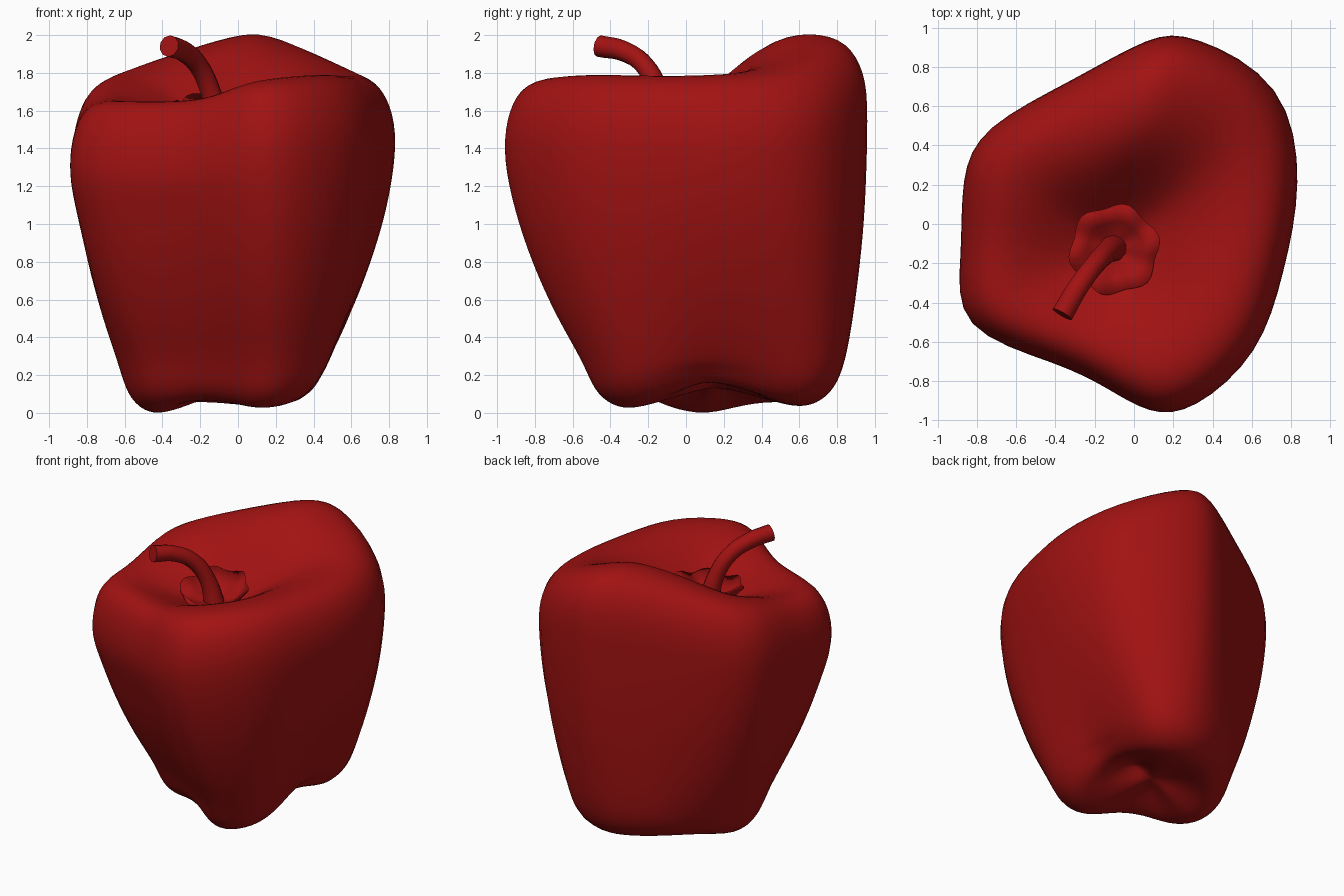
import bpy, bmesh, math
from mathutils import Vector

if "Cube" in bpy.data.objects:
    bpy.data.objects.remove(bpy.data.objects["Cube"])

red = bpy.data.materials.new("pepper_red")
red.diffuse_color = (0.36, 0.006, 0.006, 1)
red.use_nodes = True
red.node_tree.nodes["Principled BSDF"].inputs["Base Color"].default_value = red.diffuse_color

def finish(name, bm, levels):
    me = bpy.data.meshes.new(name)
    bmesh.ops.recalc_face_normals(bm, faces=bm.faces)
    bm.to_mesh(me)
    bm.free()
    ob = bpy.data.objects.new(name, me)
    bpy.context.collection.objects.link(ob)
    me.materials.append(red)
    for p in me.polygons:
        p.use_smooth = True
    if levels:
        m = ob.modifiers.new("smooth", 'SUBSURF')
        m.levels = m.render_levels = levels
    return ob

def loft(bm, rings):
    vs = [[bm.verts.new(p) for p in r] for r in rings]
    for a, b in zip(vs, vs[1:]):
        n = len(a)
        for i in range(n):
            bm.faces.new((a[i], a[(i + 1) % n], b[(i + 1) % n], b[i]))
    return vs

def fan(bm, ring, centre):
    c = bm.verts.new(centre)
    for i in range(len(ring)):
        bm.faces.new((ring[i], ring[(i + 1) % len(ring)], c))

# Pepper body: shoulder outline with crest height, base outline with lobe height
shoulder = [(.87, .2, 1.80), (.79, .73, 1.83), (.29, .98, 2.02), (.09, .97, 2.03), (-.3, .74, 1.95),
            (-.79, .5, 1.82), (-.89, .24, 1.77), (-.88, -.15, 1.67), (-.93, -.55, 1.67), (-.37, -.72, 1.66),
            (-.14, -.84, 1.69), (.08, -.98, 1.76), (.3, -.97, 1.79), (.65, -.67, 1.81), (.77, -.25, 1.80)]
base = [(.43, .15, .17), (.53, .7, .05), (.28, .85, .02), (.05, .85, .03), (-.25, .72, .05),
        (-.5, .44, .04), (-.64, .22, 0), (-.64, 0, -.02), (-.55, -.24, .03), (-.3, -.3, .06),
        (-.08, -.4, .05), (.1, -.55, .02), (.27, -.55, .01), (.48, -.37, .05), (.49, -.05, .13)]
top_c, base_c = Vector((-.1, -.13)), Vector((-.03, .15))

def scaled(p, c, s):
    return c + (Vector(p[:2]) - c) * s

rings = []
for s, dz in [(.3, .07), (.62, 0), (.78, .02), (.92, .1)]:
    rings.append([(*scaled(p, base_c, s), p[2] + dz) for p in base])
for t, z in [(0, .27), (.33, .5), (.65, .8), (.87, 1.08)]:
    rings.append([(*Vector(b[:2]).lerp(Vector(a[:2]), t), z) for a, b in zip(shoulder, base)])
for s, dz in [(1, -.42), (.985, -.22), (.9, -.05), (.73, 0), (.5, -.05)]:
    rings.append([(*scaled(p, top_c, s), p[2] + dz) for p in shoulder])
rings.append([(*scaled(p, top_c, .27), 1.59 + (p[2] - 1.75) * .35) for p in shoulder])
rings.append([(*scaled(p, top_c, .12), 1.51) for p in shoulder])

bm = bmesh.new()
vs = loft(bm, rings)
fan(bm, vs[-1], (*top_c, 1.48))
fan(bm, vs[0], (*base_c, .14))
finish("pepper_body", bm, 2)

# Calyx: thin scalloped cup in the dimple
N = 40
def cup_ring(r, z, wave):
    out = []
    for i in range(N):
        a = 2 * math.pi * i / N
        k = r * (1 + wave * .06 * math.sin(6 * a))
        out.append((-.1 + k * math.cos(a), -.13 + k * math.sin(a),
                    z + wave * (.04 * math.sin(a) + .015 * math.sin(6 * a + 1))))
    return out

bm = bmesh.new()
vs = loft(bm, [cup_ring(.05, 1.54, 0), cup_ring(.14, 1.565, .5), cup_ring(.225, 1.645, 1),
               cup_ring(.225, 1.63, 1), cup_ring(.14, 1.53, .5)])
finish("calyx", bm, 0)

# Stem: bent tube with flat cut end
cu = bpy.data.curves.new("stem", 'CURVE')
cu.dimensions = '3D'
cu.bevel_depth = .055
cu.bevel_resolution = 3
cu.use_fill_caps = True
sp = cu.splines.new('BEZIER')
path = [(-.1, -.12, 1.5), (-.145, -.15, 1.7), (-.21, -.22, 1.84), (-.29, -.33, 1.915), (-.365, -.46, 1.942)]
sp.bezier_points.add(len(path) - 1)
sp.resolution_u = 5
for bp, p, r in zip(sp.bezier_points, path, (1.3, 1, .95, 1, 1.05)):
    bp.co = p
    bp.radius = r
    bp.handle_left_type = bp.handle_right_type = 'AUTO'
stem = bpy.data.objects.new("stem", cu)
bpy.context.collection.objects.link(stem)
cu.materials.append(red)
bpy.context.view_layer.objects.active = stem
stem.select_set(True)
bpy.ops.object.convert(target='MESH')
bpy.ops.object.shade_smooth_by_angle(angle=math.radians(40))
